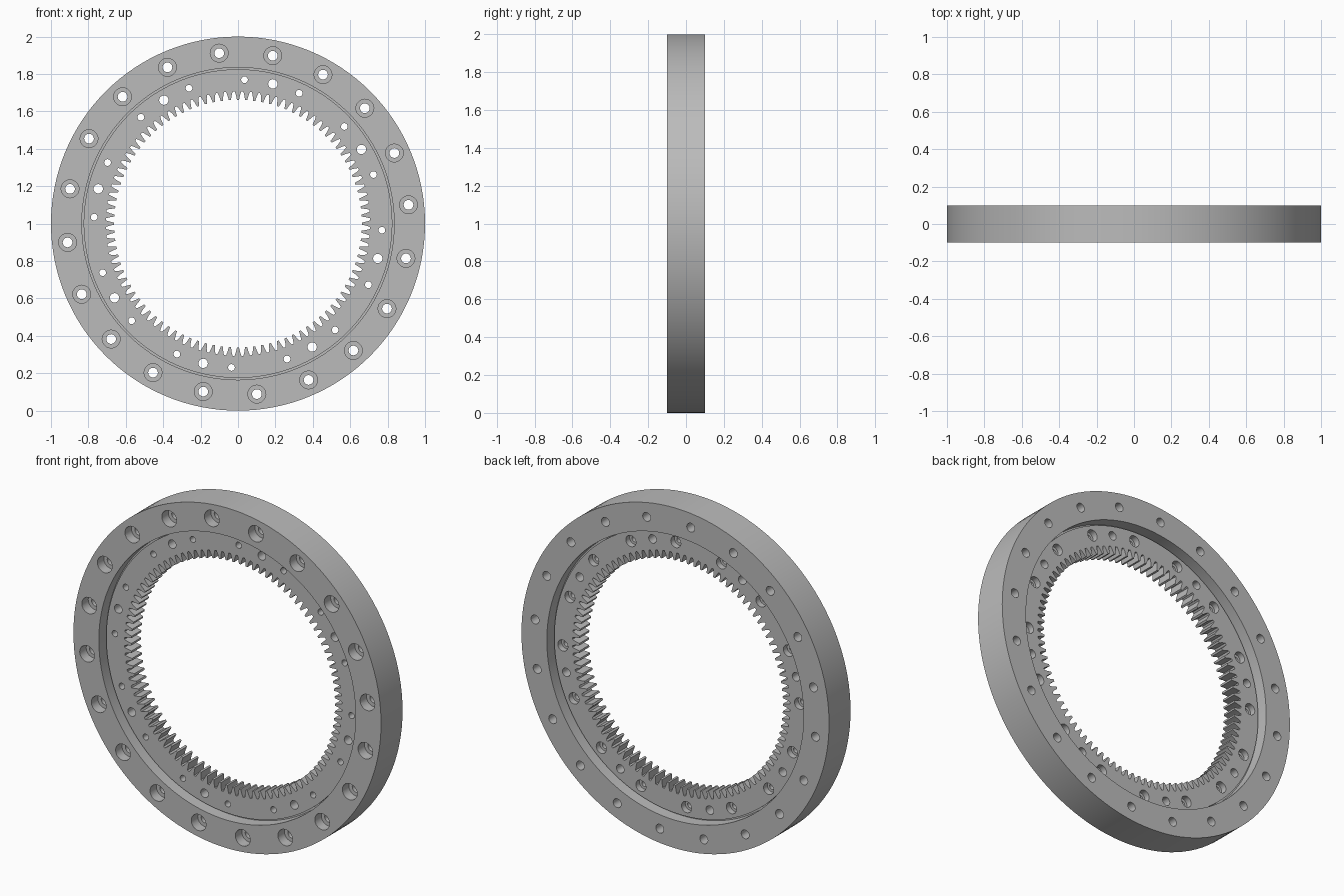
import bpy, bmesh, math
from mathutils import Matrix, Vector

if "Cube" in bpy.data.objects:
    bpy.data.objects.remove(bpy.data.objects["Cube"])

TAU = math.tau
CENTRE = Vector((0, 0, 1))

steel = bpy.data.materials.new("grey_steel")
steel.use_nodes = True
steel.diffuse_color = (0.5, 0.5, 0.5, 1)
steel.node_tree.nodes["Principled BSDF"].inputs["Base Color"].default_value = (0.5, 0.5, 0.5, 1)


def polar(r, angle, y):
    return Vector((r * math.cos(angle), y, r * math.sin(angle)))


def make_object(name, bm):
    bmesh.ops.recalc_face_normals(bm, faces=bm.faces)
    mesh = bpy.data.meshes.new(name)
    bm.to_mesh(mesh)
    bm.free()
    mesh.materials.append(steel)
    obj = bpy.data.objects.new(name, mesh)
    bpy.context.collection.objects.link(obj)
    return obj


def loft(bm, loops, closed):
    """Bridge equal loops of points; closed joins last to first, else ends are capped."""
    rings = [[bm.verts.new(p) for p in loop] for loop in loops]
    n = len(rings[0])
    for a, b in zip(rings, rings[1:] + (rings[:1] if closed else [])):
        for i in range(n):
            j = (i + 1) % n
            bm.faces.new((a[i], a[j], b[j], b[i]))
    if not closed:
        bm.faces.new(rings[0])
        bm.faces.new(rings[-1])


def lathe(bm, profile, segments, closed, offset):
    """Turn an (r, y) profile about the y axis."""
    loft(bm, [[offset + polar(r, TAU * i / segments, y) for i in range(segments)]
              for r, y in profile], closed)


def drill(obj, patterns):
    """Cut circles of holes: (count, first angle, pitch radius, profile)."""
    bm = bmesh.new()
    for count, start, radius, profile in patterns:
        for i in range(count):
            angle = math.radians(start) + TAU * i / count
            lathe(bm, profile, 20, False, CENTRE + polar(radius, angle, 0))
    cutter = make_object("hole_cutter", bm)
    cutter.hide_render = True
    mod = obj.modifiers.new("holes", "BOOLEAN")
    mod.operation = "DIFFERENCE"
    mod.solver = "EXACT"
    mod.object = cutter
    bpy.context.view_layer.objects.active = obj
    bpy.ops.object.modifier_apply(modifier=mod.name)
    bpy.data.objects.remove(cutter)


def smooth(obj):
    bpy.ops.object.select_all(action="DESELECT")
    obj.select_set(True)
    bpy.context.view_layer.objects.active = obj
    bpy.ops.object.shade_smooth_by_angle(angle=math.radians(30))


# Outer ring with front-counterbored bolt holes
bm = bmesh.new()
lathe(bm, [(0.835, -0.1), (1, -0.1), (1, 0.1), (0.835, 0.1)], 128, True, CENTRE)
outer_ring = make_object("outer_ring", bm)
drill(outer_ring, [(20, 6.3, 0.917,
                    [(0.048, -0.15), (0.048, -0.04), (0.026, -0.04), (0.026, 0.15)])])

# Thin bearing race joining the two rings
bm = bmesh.new()
lathe(bm, [(0.812, -0.03), (0.84, -0.03), (0.84, 0.03), (0.812, 0.03)], 128, True, CENTRE)
bearing_race = make_object("bearing_race", bm)

# Inner ring with internal gear teeth
TEETH, ROOT, TIP, RIM, HALF = 96, 0.707, 0.662, 0.825, 0.045
tooth = [(-0.38, ROOT), (-0.25, 0.688), (-0.13, TIP), (0.13, TIP), (0.25, 0.688), (0.38, ROOT)]
outline = [(TAU * (k + f) / TEETH, r) for k in range(TEETH) for f, r in tooth]


def gear_loop(y, rim):
    return [CENTRE + polar(RIM if rim else r, a, y) for a, r in outline]


bm = bmesh.new()
loft(bm, [gear_loop(-HALF, False), gear_loop(-HALF, True),
          gear_loop(HALF, True), gear_loop(HALF, False)], True)
gear_ring = make_object("inner_gear_ring", bm)

# Small holes are counterbored from the back, larger ones are plain
drill(gear_ring, [
    (16, 19.9, 0.77, [(0.018, -0.1), (0.018, 0.01), (0.033, 0.01), (0.033, 0.1)]),
    (8, 31, 0.77, [(0.025, -0.1), (0.025, 0.1)]),
])

for part in (outer_ring, bearing_race, gear_ring):
    smooth(part)
